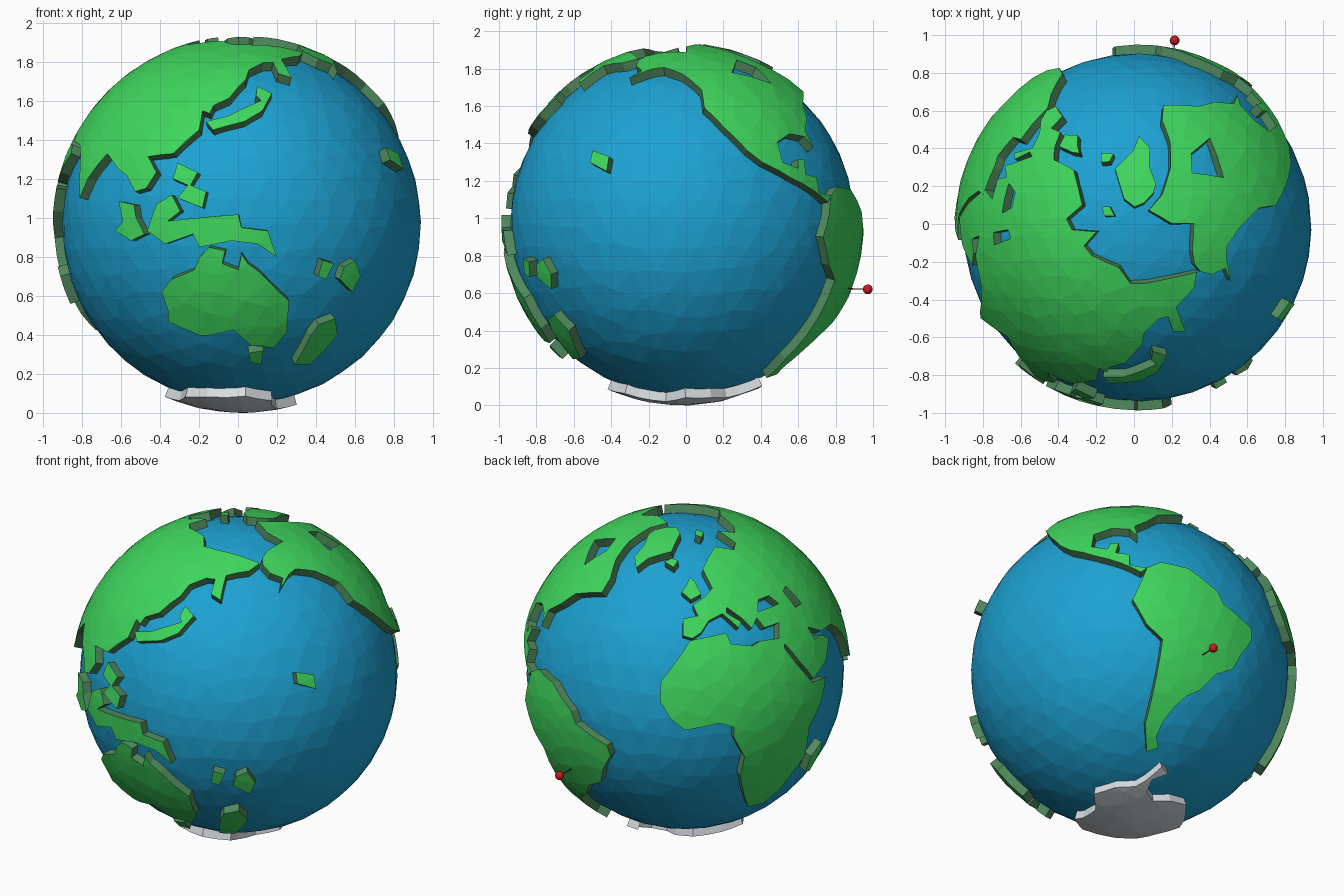
import bpy, bmesh, random
from math import radians, sin, cos, tau
from mathutils import Vector
from mathutils.geometry import delaunay_2d_cdt

if "Cube" in bpy.data.objects:
    bpy.data.objects.remove(bpy.data.objects["Cube"])

random.seed(4)
CENTER = Vector((0.018, -0.018, 0.968))
SEA_R, LAND_R, FRONT_LON = 0.921, 0.969, 137


def material(name, rgb):
    m = bpy.data.materials.new(name)
    m.diffuse_color = (*rgb, 1)
    m.use_nodes = True
    m.node_tree.nodes["Principled BSDF"].inputs["Base Color"].default_value = m.diffuse_color
    return m


GREEN = material("land_green", (0.05, 0.68, 0.11))
CLIFF = material("cliff_green", (0.08, 0.25, 0.11))
BLUE = material("sea_blue", (0.012, 0.36, 0.65))
ICE = material("ice_grey", (0.68, 0.72, 0.76))
RED = material("pin_red", (0.6, 0.01, 0.015))
DARK = material("needle_dark", (0.12, 0.01, 0.01))


def finish(name, bm, *mats):
    me = bpy.data.meshes.new(name)
    bm.to_mesh(me)
    bm.free()
    ob = bpy.data.objects.new(name, me)
    bpy.context.collection.objects.link(ob)
    for m in mats:
        me.materials.append(m)
    return ob


def direction(lon, lat):
    a, b = radians(lon - FRONT_LON), radians(lat)
    return Vector((cos(b) * sin(a), -cos(b) * cos(a), sin(b)))


def inside(p, poly):
    hit = False
    for a, b in zip(poly, poly[1:] + poly[:1]):
        if (a.y > p.y) != (b.y > p.y) and p.x < (b.x - a.x) * (p.y - a.y) / (b.y - a.y) + a.x:
            hit = not hit
    return hit


def land(name, outline, holes=(), mats=(GREEN, CLIFF), step=0.13):
    """Flatten coastlines around their middle, triangulate, wrap back on the globe."""
    mid = sum((direction(*p) for p in outline), Vector()).normalized()
    east = Vector((0, 1, 0)).cross(mid).normalized()
    north = mid.cross(east)

    def flat(p):
        d = direction(*p)
        side = Vector((d.dot(east), d.dot(north)))
        return side.normalized() * d.angle(mid)

    def wrap(q):
        c = q.length
        s = sin(c) / c if c > 1e-6 else 1
        return mid * cos(c) + (east * q.x + north * q.y) * s

    pts, edges, rings = [], [], []
    for ring in (outline, *holes):
        ring = [flat(p) for p in ring]
        rings.append(ring)
        first = len(pts)
        for a, b in zip(ring, ring[1:] + ring[:1]):
            n = int((b - a).length / step) + 1
            pts += [a.lerp(b, i / n) for i in range(n)]
        ids = list(range(first, len(pts)))
        edges += list(zip(ids, ids[1:] + ids[:1]))

    def on_land(p):
        return inside(p, rings[0]) and not any(inside(p, h) for h in rings[1:])

    # scattered inner points give the irregular low-poly surface
    coast = list(pts)
    for i in range(-14, 15):
        for j in range(-14, 15):
            q = Vector((i + (j % 2) / 2 + random.uniform(-.2, .2), j * .87 + random.uniform(-.2, .2))) * step
            if on_land(q) and min((q - c).length for c in coast) > step * 0.35:
                pts.append(q)
    verts, _, faces, *_ = delaunay_2d_cdt(pts, edges, [], 0, 1e-5)
    bm = bmesh.new()
    vs = [bm.verts.new(CENTER + wrap(v) * LAND_R) for v in verts]
    for f in faces:
        if on_land(sum((verts[i] for i in f), Vector((0, 0))) / len(f)):
            face = bm.faces.new([vs[i] for i in f])
            face.normal_update()
            if face.normal.dot(face.calc_center_median() - CENTER) < 0:
                face.normal_flip()
    bmesh.ops.delete(bm, geom=[v for v in bm.verts if not v.link_faces], context='VERTS')
    ob = finish(name, bm, *mats)
    mod = ob.modifiers.new("thickness", 'SOLIDIFY')
    mod.thickness, mod.offset = 0.075, -1
    mod.material_offset_rim = len(mats) - 1


# Sea ball with slightly shuffled facets
bm = bmesh.new()
bmesh.ops.create_icosphere(bm, subdivisions=4, radius=SEA_R)
for v in bm.verts:
    v.co += Vector([random.uniform(-.025, .025) for _ in range(3)])
    v.co = v.co.normalized() * SEA_R + CENTER
finish("sea_ball", bm, BLUE)

# Large land masses, as (longitude, latitude)
land("europe_and_asia", [
    (-9, 37), (-9, 43), (-2, 44), (-4, 48), (3, 51), (8, 54), (6, 59), (5, 62), (13, 67), (25, 71),
    (40, 67), (49, 69), (53, 77), (66, 72), (79, 73), (112, 76), (130, 72), (146, 72), (174, 70),
    (190, 66), (180, 63), (163, 61), (162, 51), (156, 53), (156, 59), (150, 59), (141, 55), (139, 50),
    (132, 42), (126, 39), (125, 36), (122, 37), (122, 30), (114, 22), (105, 21), (109, 16), (106, 11),
    (102, 10), (98, 15), (94, 17), (87, 22), (80, 14), (77, 8), (73, 18), (70, 22), (66, 25), (57, 26),
    (50, 30), (51, 25), (56, 25), (60, 22), (53, 16), (44, 13), (39, 21), (35, 28), (33, 31), (36, 36),
    (28, 36), (26, 40), (22, 37), (19, 41), (13, 46), (12, 44), (18, 40), (16, 38), (10, 44), (3, 42),
    (-1, 38), (-5, 36)],
    holes=[[(28, 42), (31, 46), (38, 46), (41, 42), (35, 42)], [(48, 45), (52, 46), (54, 38), (49, 38)]])
land("africa", [
    (-6, 35.3), (10, 37), (11, 33), (20, 31), (24, 32), (33, 31), (35, 30), (34, 27), (37, 21), (43, 12),
    (51, 11), (47, 4), (40, -4), (40, -15), (35, -22), (32, -28), (26, -34), (19, -34), (15, -26),
    (12, -16), (13, -8), (9, 0), (9, 4), (4, 6), (-8, 4), (-13, 8), (-17, 14), (-17, 21), (-10, 30)])
land("north_america", [
    (-166, 68), (-156, 71), (-129, 72), (-127, 79), (-77, 83.5), (-80, 77), (-72, 68), (-64, 60),
    (-56, 53), (-55, 47), (-65, 44), (-70, 42), (-75, 36), (-81, 31), (-80, 25), (-83, 29), (-90, 30),
    (-97, 27), (-97, 20), (-91, 18), (-90, 21), (-87, 21), (-88, 16), (-83, 15), (-83, 10), (-77, 9),
    (-79, 7), (-86, 11), (-95, 15), (-105, 20), (-110, 24), (-117, 32), (-124, 40), (-124, 48),
    (-133, 56), (-145, 60), (-152, 59), (-163, 54), (-158, 58), (-165, 61), (-168, 65)],
    holes=[[(-103, 57), (-88, 65), (-79, 60), (-82, 51)]])
land("south_america", [
    (-77, 9), (-72, 12), (-62, 11), (-51, 4), (-49, 0), (-36, -5), (-35, -9), (-39, -16), (-41, -22),
    (-48, -26), (-53, -33), (-58, -36), (-62, -40), (-66, -46), (-68, -52), (-65, -56), (-72, -58),
    (-75, -48), (-73, -37), (-71, -18), (-77, -13), (-82, -4), (-79, 3)])
land("australia", [
    (110, -21), (114, -17), (122, -14), (124, -10), (127, -7), (132, -8), (131, -12), (136, -14),
    (137, -9), (139, -12), (143, -15), (153, -24), (154, -35), (150, -41), (141, -40), (134, -34),
    (125, -36), (121, -36), (110, -31), (111, -27)])
land("southern_ice_cap", [
    (-58, -63), (-67, -70), (-76, -73), (-100, -73), (-130, -73), (-160, -78), (170, -73), (164, -69),
    (140, -65.5), (110, -66), (90, -66), (70, -69), (50, -66), (30, -69), (0, -70), (-20, -74),
    (-40, -78), (-60, -75), (-61, -69), (-50, -65)], mats=(ICE,))
land("greenland", [
    (-68, 78), (-58, 82), (-35, 83.5), (-18, 80), (-22, 70), (-40, 65), (-44, 60), (-52, 64), (-54, 70), (-66, 75)])

# Islands
land("japan", [
    (124, 33), (127, 30), (138, 33), (145, 37), (150, 44), (144, 47), (143, 43), (145, 41), (138, 38), (132, 35)])
land("sumatra", [(96, 7), (102, 6), (103, 2), (106, -3), (101, -5), (95, -2), (98, 1)])
land("borneo_to_new_guinea", [
    (107, -2), (110, 6), (115, 9), (118, 4), (114, 1), (124, 2), (136, 3), (137, -1), (145, -2),
    (148, -10), (142, -6), (134, -5), (124, -7), (122, -3), (113, -6)])
land("philippines", [
    (116, 19), (123, 16), (121, 12), (126, 10), (125, 5), (117, 8), (120, 12), (115, 14)])
land("tasmania", [(140, -43), (146, -42), (146, -48), (141, -47)])
land("new_zealand", [(172, -30), (176, -36), (170, -48), (162, -48), (164, -36), (166, -32)])
land("pacific_island_west", [(163, -11), (167, -12), (165, -17), (162, -16)])
land("pacific_island_east", [(175, -11), (178, -16), (176, -21), (170, -17), (171, -13)])
land("pacific_island_north", [(194, 24), (201, 22), (201, 17), (194, 20)])
land("madagascar", [(44, -17), (49, -13), (50, -16), (47, -25), (44, -24)])
land("britain", [(-5, 50), (1, 52), (-2, 57), (-5, 59), (-7, 56), (-10, 53)])
land("iceland", [(-25, 65), (-20, 67), (-14, 66), (-17, 63)])
land("svalbard", [(10, 79), (20, 82), (28, 79), (17, 77)])

# Location pin in the south-eastern land mass
head, tip = Vector((0.215, 0.972, 0.62)), Vector((0.205, 0.84, 0.625))
bm = bmesh.new()
bmesh.ops.create_uvsphere(bm, u_segments=16, v_segments=10, radius=0.026)
bmesh.ops.translate(bm, verts=bm.verts, vec=head)
for f in bm.faces:
    f.smooth = True
finish("pin_head", bm, RED)
bm = bmesh.new()
bmesh.ops.create_cone(bm, cap_ends=True, segments=8, radius1=0.003, radius2=0.003, depth=(head - tip).length)
needle = finish("pin_needle", bm, DARK)
needle.rotation_euler = (head - tip).to_track_quat('Z', 'Y').to_euler()
needle.location = (head + tip) / 2
